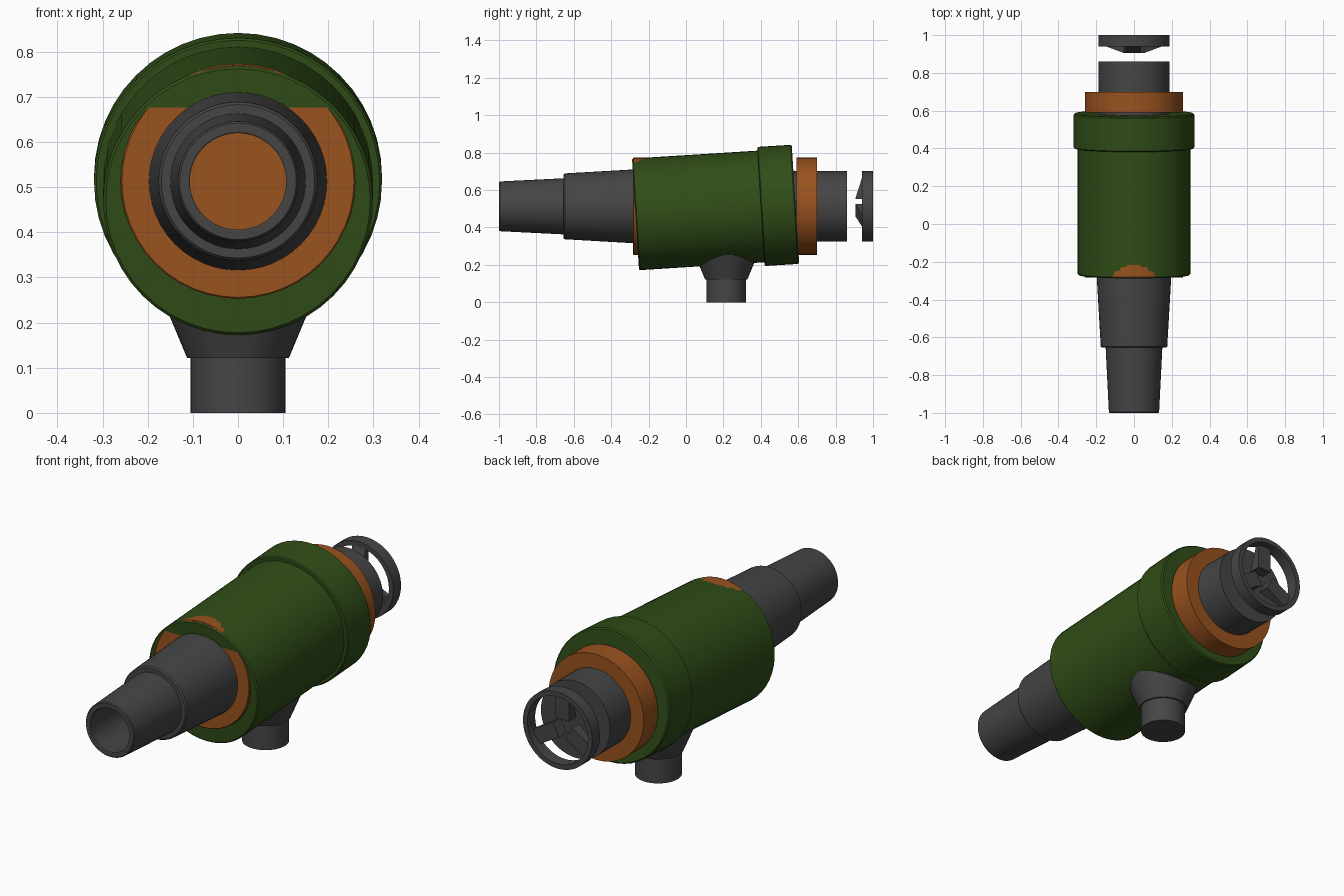
import bpy, bmesh, math
from mathutils import Matrix, Vector

if "Cube" in bpy.data.objects:
    bpy.data.objects.remove(bpy.data.objects["Cube"])

CZ = 0.513   # height of the main axis
SEG = 48


def material(name, rgb):
    m = bpy.data.materials.new(name)
    m.diffuse_color = (*rgb, 1)
    m.use_nodes = True
    m.node_tree.nodes["Principled BSDF"].inputs["Base Color"].default_value = m.diffuse_color
    return m


GREEN = material("green", (0.03, 0.075, 0.009))
ORANGE = material("orange", (0.32, 0.085, 0.013))
GREY = material("dark_grey", (0.06, 0.06, 0.06))

ALONG_Y = Matrix.Translation((0, 0, CZ)) @ Matrix.Rotation(-math.pi / 2, 4, 'X')


def finish(name, bm, mat, matrix):
    bmesh.ops.recalc_face_normals(bm, faces=bm.faces)
    me = bpy.data.meshes.new(name)
    bm.transform(matrix)
    bm.to_mesh(me)
    bm.free()
    me.materials.append(mat)
    ob = bpy.data.objects.new(name, me)
    bpy.context.collection.objects.link(ob)
    me.shade_smooth()
    me.set_sharp_from_angle(angle=math.radians(30))
    return ob


def lathe(name, profile, mat, matrix, closed=False):
    """Spin (radius, height) points about z; open profiles get end caps."""
    bm = bmesh.new()
    rings = []
    for r, h in profile:
        rings.append([bm.verts.new((r * math.cos(2 * math.pi * i / SEG),
                                    r * math.sin(2 * math.pi * i / SEG), h))
                      for i in range(SEG)])
    pairs = list(zip(rings, rings[1:]))
    if closed:
        pairs.append((rings[-1], rings[0]))
    else:
        bm.faces.new(rings[0])
        bm.faces.new(rings[-1])
    for a, b in pairs:
        for i in range(SEG):
            j = (i + 1) % SEG
            bm.faces.new((a[i], a[j], b[j], b[i]))
    return finish(name, bm, mat, matrix)


# Tilted green housing with a wider collar at the back
tilt = (Matrix.Translation((0, -0.27, 0.47)) @ Matrix.Rotation(math.radians(3.6), 4, 'X')
        @ Matrix.Rotation(-math.pi / 2, 4, 'X'))
lathe("housing", [(0.293, 0), (0.299, 0.006), (0.299, 0.68)], GREEN, tilt)
lathe("housing_collar", [(0.314, 0.672), (0.319, 0.677), (0.319, 0.85), (0.313, 0.857)],
      GREEN, tilt)

# Level orange core, showing at the front, and the rear flange
lathe("core", [(0.257, -0.283), (0.26, -0.28), (0.26, 0.3)], ORANGE, ALONG_Y)
lathe("rear_flange", [(0.26, 0.59), (0.26, 0.70)], ORANGE, ALONG_Y)

# Stepped, tapering open tube at the front
lathe("front_tube", [(0.107, -0.284), (0.107, -0.998), (0.11, -1.0), (0.129, -1.0),
                     (0.133, -0.995), (0.15, -0.655), (0.17, -0.655), (0.176, -0.648),
                     (0.197, -0.284)], GREY, ALONG_Y, closed=True)

# Rear shaft and the detached end ring
lathe("rear_shaft", [(0.189, 0.45), (0.189, 0.86)], GREY, ALONG_Y)
lathe("end_ring", [(0.189, 0.94), (0.189, 1.0), (0.165, 1.0), (0.165, 0.94)],
      GREY, ALONG_Y, closed=True)

# Three wedge spokes inside the ring, open at the centre
for k in range(3):
    bm = bmesh.new()
    section = [(0.04, 0.905), (0.165, 0.945), (0.175, 0.965), (0.04, 0.965)]
    sides = [[bm.verts.new((s * 0.037, y, r)) for r, y in section] for s in (-1, 1)]
    bm.faces.new(sides[0])
    bm.faces.new(sides[1])
    for i in range(4):
        j = (i + 1) % 4
        bm.faces.new((sides[0][i], sides[0][j], sides[1][j], sides[1][i]))
    finish(f"ring_spoke_{k + 1}", bm, GREY,
           Matrix.Translation((0, 0, CZ)) @ Matrix.Rotation(k * 2 * math.pi / 3, 4, 'Y'))

# Stem under the housing with a flared top
lathe("stem", [(0.105, 0), (0.105, 0.122), (0.113, 0.122), (0.185, 0.295)],
      GREY, Matrix.Translation((0, 0.215, 0)))
